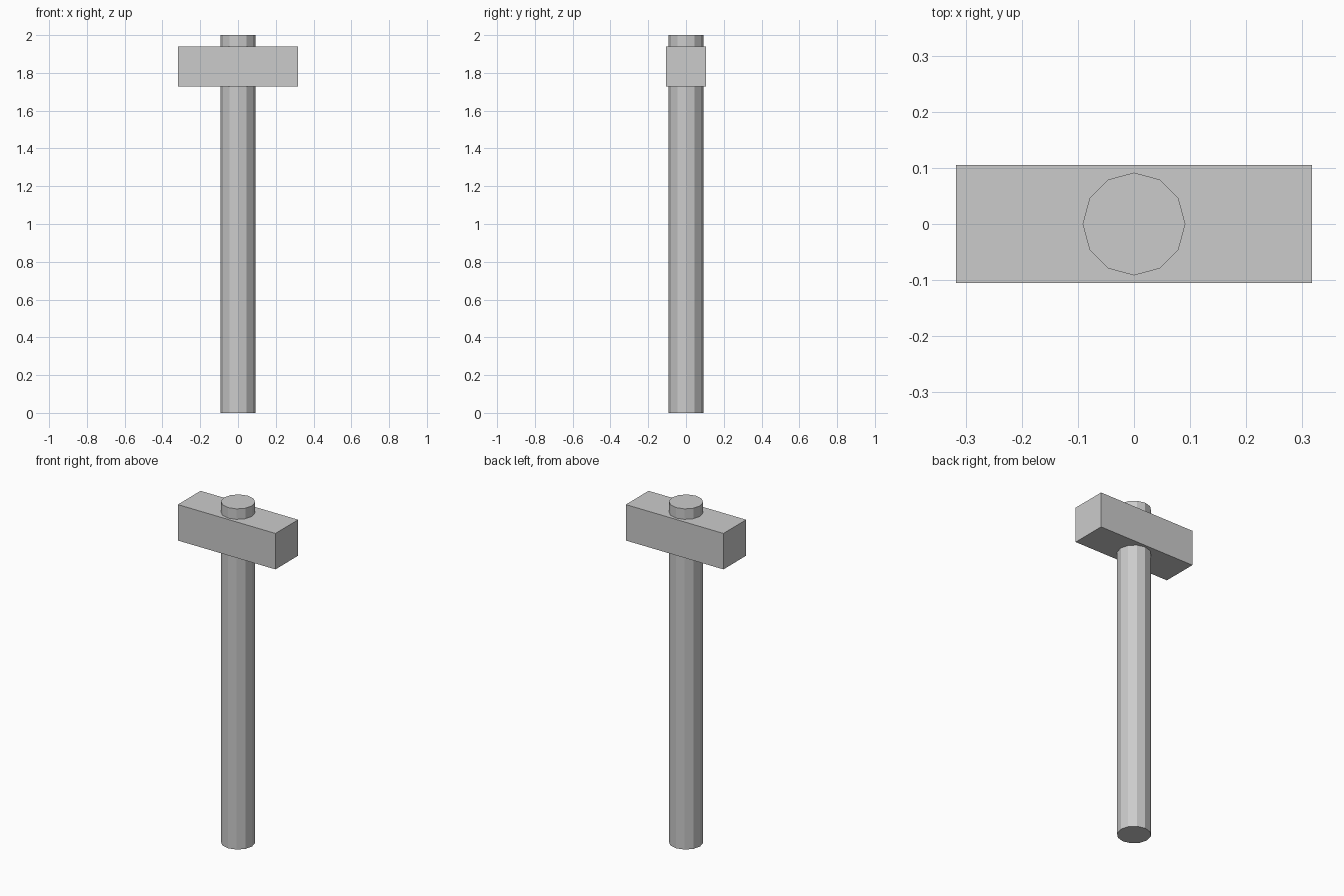
import bpy

if "Cube" in bpy.data.objects:
    bpy.data.objects.remove(bpy.data.objects["Cube"])

# Handle: 12-sided flat-shaded shaft running through the head
bpy.ops.mesh.primitive_cylinder_add(vertices=12, radius=0.0915, depth=2.0, location=(0, 0, 1.0))
bpy.context.object.name = "handle"

# Head: plain rectangular block near the top of the handle
bpy.ops.mesh.primitive_cube_add(size=1, location=(0, 0, 1.833))
head = bpy.context.object
head.name = "hammer_head"
head.scale = (0.634, 0.211, 0.211)
bpy.ops.object.transform_apply(location=False, rotation=False, scale=True)
